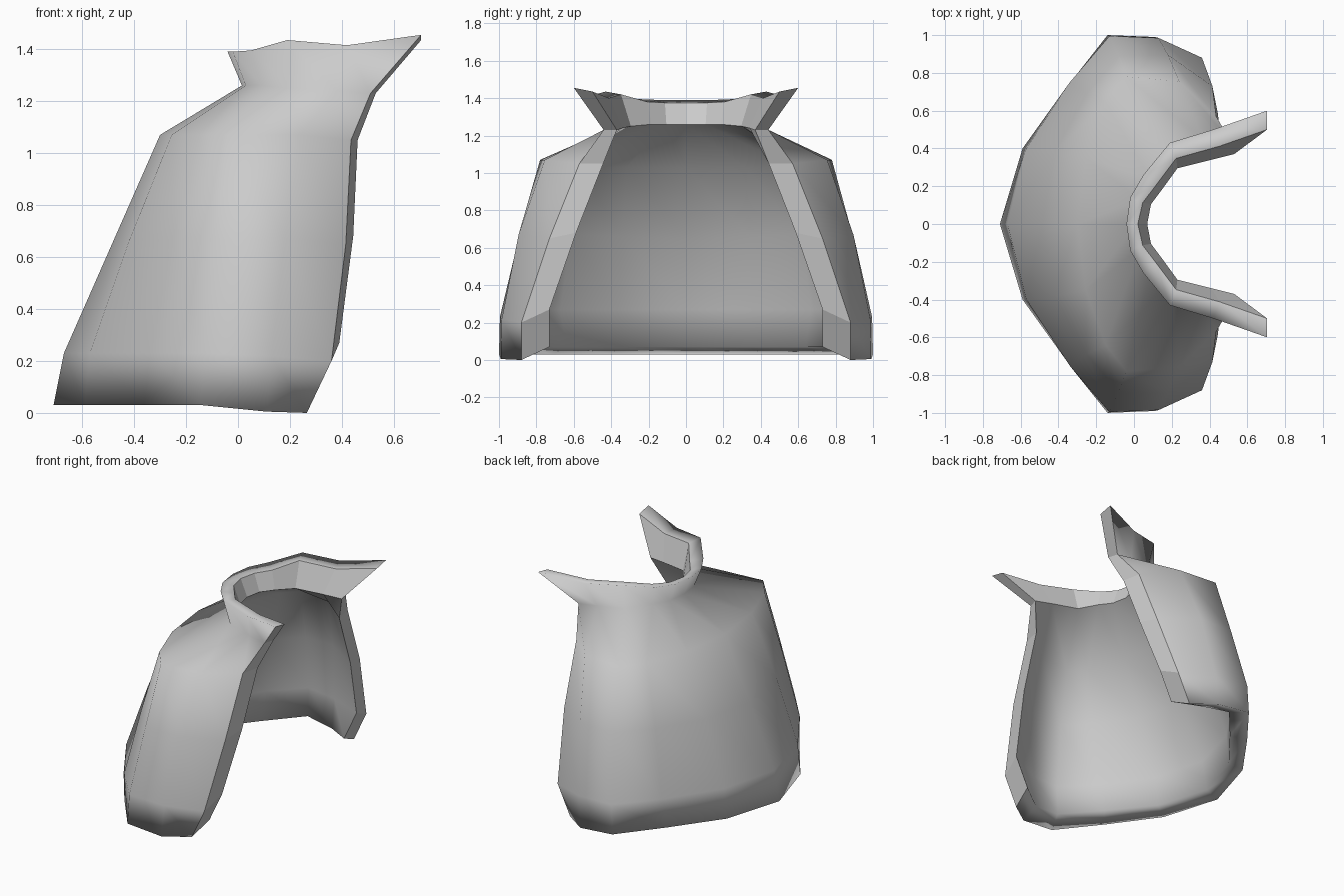
import bpy, bmesh
from mathutils import Vector

if "Cube" in bpy.data.objects:
    bpy.data.objects.remove(bpy.data.objects["Cube"])

# Outer surface, half only: each row runs from back centre round to the front edge
ROWS = [
    [(-.71, 0, .03), (-.59, .40, .03), (-.36, .72, .03), (-.14, 1.0, .03), (.11, .99, .005), (.265, .88, 0)],
    [(-.67, 0, .23), (-.57, .40, .23), (-.34, .75, .23), (-.13, .995, .23), (.13, .985, .22), (.36, .88, .20)],
    [(-.485, 0, .65), (-.42, .38, .66), (-.25, .69, .67), (-.08, .89, .67), (.18, .895, .67), (.415, .73, .65)],
    [(-.30, 0, 1.07), (-.255, .35, 1.07), (-.15, .64, 1.07), (-.04, .78, 1.07), (.24, .755, 1.07), (.435, .57, 1.05)],
    [(.015, 0, 1.26), (.03, .13, 1.26), (.09, .235, 1.26), (.20, .37, 1.25), (.38, .42, 1.24), (.51, .44, 1.23)],
    [(-.04, 0, 1.39), (-.02, .14, 1.39), (.05, .26, 1.395), (.19, .43, 1.435), (.42, .50, 1.415), (.705, .60, 1.455)],
]
# Inward wall offset per column for the body and for the collar
BODY = [(.09, 0), (.085, -.04), (.08, -.08), (.06, -.13), (.01, -.14), (.03, -.15)]
COLLAR = [(.055, 0), (.06, -.025), (.06, -.05), (.03, -.075), (.03, -.08), (.02, -.07)]
SCALE = [1, 1, .95, .85, 1, 1.1]
LIFT = [.04, .04, 0, -.04, 0, -.015]


def inner_row(i):
    row = []
    for j, (p, (dx, dy)) in enumerate(zip(ROWS[i], COLLAR if i > 3 else BODY)):
        lift = LIFT[i]
        if j == 5 and i < 4:
            lift = (.07, .07, .03, 0)[i]
        row.append(Vector((p[0] + dx * SCALE[i], p[1] + dy * SCALE[i], p[2] + lift)))
    if i == 5:
        row[-1] = Vector((.705, .50, 1.435))
    return row


bm = bmesh.new()


def full(row):
    # Mirror a half row across y = 0
    half = [Vector(p) for p in row]
    other = [Vector((p.x, -p.y, p.z)) for p in reversed(half[1:])]
    return [bm.verts.new(p) for p in other + half]


outer = [full(r) for r in ROWS]
inner = [full(inner_row(i)) for i in range(len(ROWS))]

# Closed loop of rows: up the outside, over the collar, down the inside
loop = outer + inner[::-1]
n = len(loop)
collar_inside = []
for i in range(n):
    a, b = loop[i], loop[(i + 1) % n]
    for j in range(len(a) - 1):
        f = bm.faces.new((a[j], a[j + 1], b[j + 1], b[j]))
        if i == 6:
            collar_inside.append(f)

# Front opening edge strips
strips = []
for j in (0, -1):
    for i in range(len(ROWS) - 1):
        strips.append(bm.faces.new((outer[i][j], outer[i + 1][j], inner[i + 1][j], inner[i][j])))

bmesh.ops.recalc_face_normals(bm, faces=bm.faces)

# Smooth cloth, with crisp facets on the opening and the inside of the collar
for f in bm.faces:
    f.smooth = True
for f in strips + collar_inside:
    f.smooth = False
    for e in f.edges:
        e.smooth = False

mesh = bpy.data.meshes.new("collared_cape")
bm.to_mesh(mesh)
bm.free()
cape = bpy.data.objects.new("collared_cape", mesh)
bpy.context.collection.objects.link(cape)
